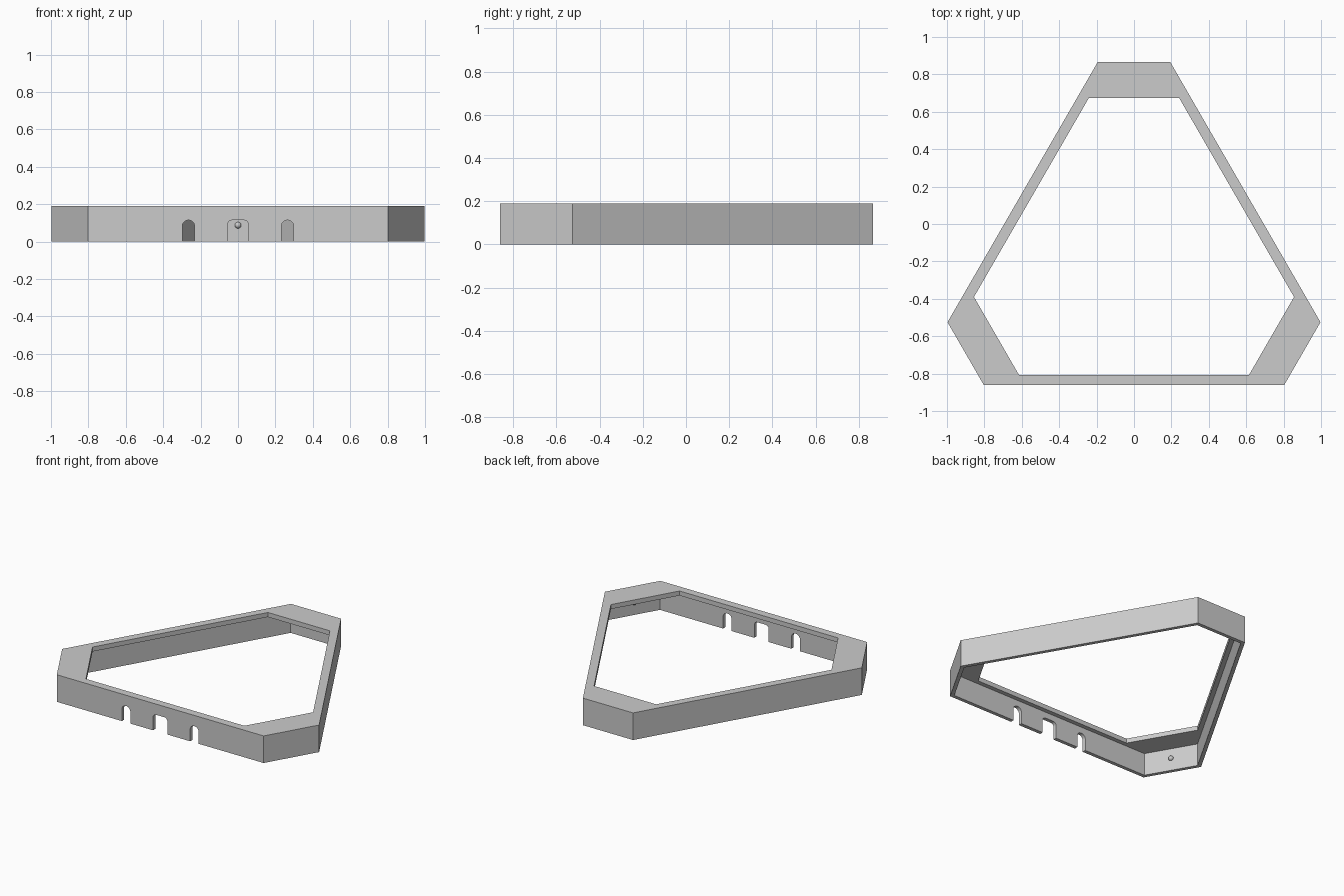
import bpy
import bmesh
from math import sin, cos, pi, sqrt
from mathutils import Vector

cube = bpy.data.objects.get("Cube")
if cube:
    bpy.data.objects.remove(cube, do_unlink=True)

CENTRE_Y = -0.174            # centre of the three-fold outline
LONG, SHORT = 0.688, 1.039   # distance from that centre to long and short sides
HEIGHT, LIP, WALL = 0.19, 0.032, 0.025

grey = bpy.data.materials.new("light grey")
grey.use_nodes = True
grey.diffuse_color = (0.6, 0.6, 0.6, 1)
grey.node_tree.nodes["Principled BSDF"].inputs["Base Color"].default_value = (0.6, 0.6, 0.6, 1)


def make_object(name, bm):
    bmesh.ops.recalc_face_normals(bm, faces=bm.faces[:])
    mesh = bpy.data.meshes.new(name)
    bm.to_mesh(mesh)
    bm.free()
    mesh.materials.append(grey)
    obj = bpy.data.objects.new(name, mesh)
    bpy.context.collection.objects.link(obj)
    return obj


def hexagon(long_inset, short_inset, z):
    """Corners of the outline, with long and short sides inset separately."""
    points = []
    for i in range(6):
        a, b = pi / 6 + i * pi / 3, pi / 6 + (i + 1) * pi / 3
        da, db = (LONG - long_inset, SHORT - short_inset)[::1 if i % 2 == 0 else -1]
        s = sin(b - a)
        x = (da * sin(b) - db * sin(a)) / s
        y = (db * cos(a) - da * cos(b)) / s
        points.append(Vector((x, y + CENTRE_Y, z)))
    return points


# Hollow frame: outer wall, top lip and inner wall as one closed section
bm = bmesh.new()
section = [
    (0, 0, 0), (0, 0, HEIGHT),
    (0.055, 0.19, HEIGHT), (0.055, 0.19, HEIGHT - LIP),
    (WALL, WALL, HEIGHT - LIP), (WALL, WALL, 0),
]
rings = [[bm.verts.new(p) for p in hexagon(*s)] for s in section]
for k, ring in enumerate(rings):
    following = rings[(k + 1) % len(rings)]
    for i in range(6):
        j = (i + 1) % 6
        bm.faces.new((ring[i], ring[j], following[j], following[i]))
frame = make_object("frame", bm)


# Round-topped openings through the front wall
def add_notch_cutter(x, half_width, radius, top=0.115, steps=12):
    bm = bmesh.new()
    profile = [(half_width, -0.05)]
    for side in (1, -1):
        for i in range(steps + 1):
            a = pi / 2 * i / steps if side == 1 else pi / 2 * (1 + i / steps)
            if side == -1 and i == 0 and half_width == radius:
                continue
            profile.append((side * (half_width - radius) + radius * cos(a),
                            top - radius + radius * sin(a)))
    profile.append((-half_width, -0.05))
    front_y = CENTRE_Y - LONG
    face = bm.faces.new([bm.verts.new((x + px, front_y - 0.05, pz)) for px, pz in profile])
    extruded = bmesh.ops.extrude_face_region(bm, geom=[face])["geom"]
    moved = [v for v in extruded if isinstance(v, bmesh.types.BMVert)]
    bmesh.ops.translate(bm, verts=moved, vec=(0, 0.12, 0))
    cutter = make_object("notch_cutter", bm)
    cutter.hide_render = True
    return cutter


bpy.context.view_layer.objects.active = frame
for x, half_width, radius in ((-0.265, 0.033, 0.033), (0, 0.056, 0.025), (0.265, 0.033, 0.033)):
    cutter = add_notch_cutter(x, half_width, radius)
    cut = frame.modifiers.new("notch", 'BOOLEAN')
    cut.operation = 'DIFFERENCE'
    cut.solver = 'EXACT'
    cut.object = cutter
    bpy.ops.object.modifier_apply(modifier=cut.name)
    bpy.data.objects.remove(cutter, do_unlink=True)

# Small round studs on the inside of the three short walls
for name, angle in (("back_stud", pi / 2), ("right_stud", pi * 7 / 6), ("left_stud", -pi / 6)):
    bm = bmesh.new()
    bmesh.ops.create_uvsphere(bm, u_segments=20, v_segments=12, radius=0.017)
    stud = make_object(name, bm)
    reach = SHORT - WALL
    stud.location = (reach * cos(angle), CENTRE_Y + reach * sin(angle), 0.088)
    for face in stud.data.polygons:
        face.use_smooth = True
